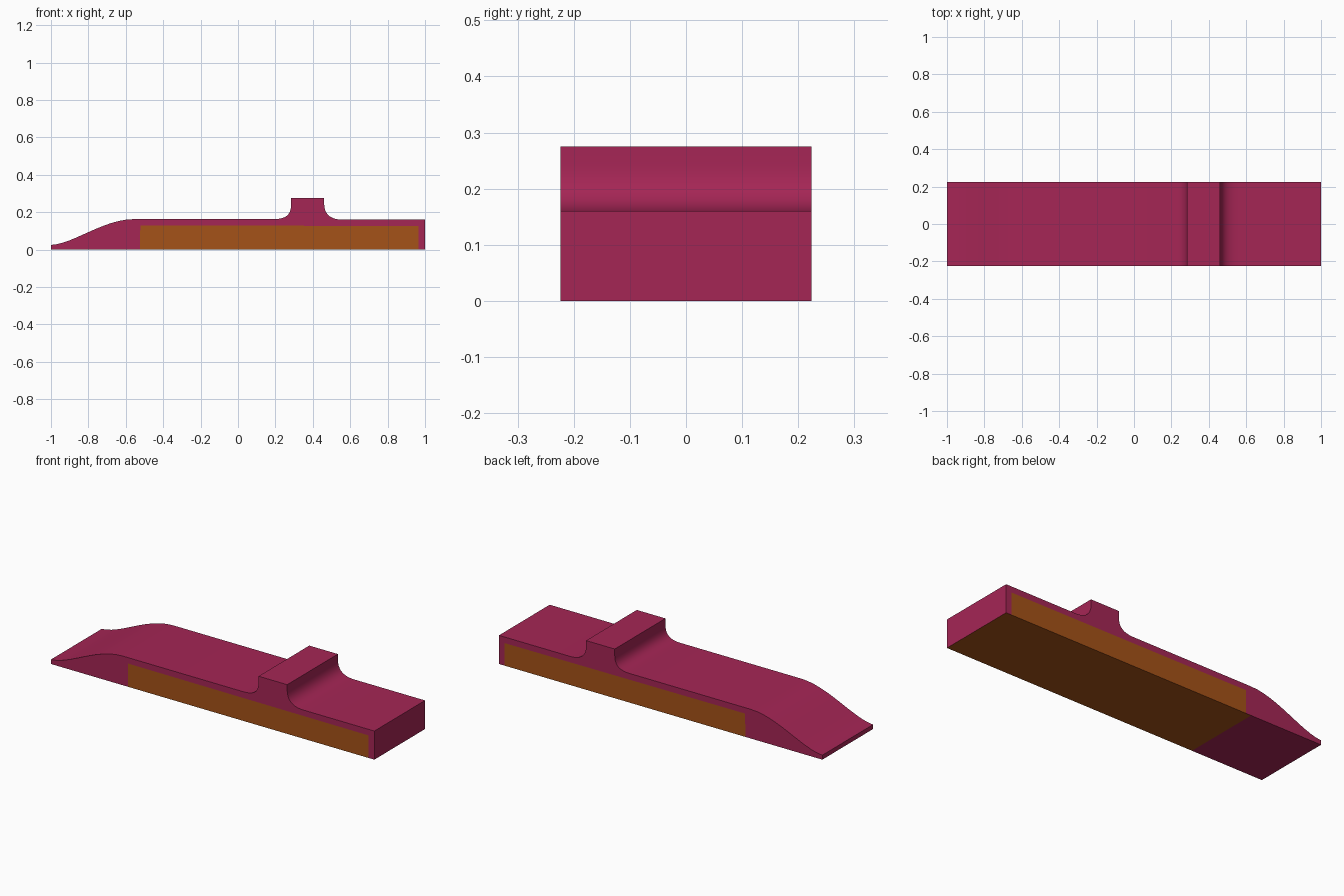
import bpy, bmesh, math
from mathutils import Vector

if "Cube" in bpy.data.objects:
    bpy.data.objects.remove(bpy.data.objects["Cube"])

HALF_WIDTH = 0.224
RAMP_END = -0.556


def material(name, color):
    m = bpy.data.materials.new(name)
    m.diffuse_color = color
    m.use_nodes = True
    m.node_tree.nodes["Principled BSDF"].inputs["Base Color"].default_value = m.diffuse_color
    return m


def curve(a, b, c, d, steps=12):
    """Points of a cubic curve through the x-z plane."""
    pts = []
    for i in range(steps + 1):
        t = i / steps
        s = 1 - t
        pts.append(tuple(s**3 * a[k] + 3 * s * s * t * b[k] + 3 * s * t * t * c[k] + t**3 * d[k]
                         for k in (0, 1)))
    return pts


# Top outline: ramp, deck, raised bar with two fillets, deck
top = curve((-1, 0.025), (-0.88, 0.03), (-0.72, 0.163), (RAMP_END, 0.163))
top += curve((0.19, 0.163), (0.255, 0.163), (0.284, 0.185), (0.284, 0.24), 10)
top += [(0.284, 0.275), (0.461, 0.275)]
top += curve((0.461, 0.24), (0.463, 0.185), (0.50, 0.16), (0.56, 0.16), 10)
top += [(1, 0.16), (1, 0)]

# Side panel outline and the full body outline
panel = [(0.965, 0), (0.965, 0.126), (-0.522, 0.130), (-0.525, 0)]
bottom = [panel[0], panel[3], (RAMP_END, 0), (-1, 0)]
outline = top + bottom
notched = top + panel + bottom[2:]

bm = bmesh.new()
cache = {}


def vert(p, y):
    key = (p, y)
    if key not in cache:
        cache[key] = bm.verts.new(Vector((p[0], y, p[1])))
    return cache[key]


# Sides with coloured panels
for y in (-HALF_WIDTH, HALF_WIDTH):
    bm.faces.new([vert(p, y) for p in notched])
    bm.faces.new([vert(p, y) for p in panel]).material_index = 1

# Skin across the width; the underside behind the ramp takes the panel colour
for a, b in zip(outline, outline[1:] + outline[:1]):
    f = bm.faces.new([vert(a, -HALF_WIDTH), vert(b, -HALF_WIDTH),
                      vert(b, HALF_WIDTH), vert(a, HALF_WIDTH)])
    if a[1] == 0 and b[1] == 0 and b[0] >= RAMP_END:
        f.material_index = 1

bmesh.ops.recalc_face_normals(bm, faces=bm.faces)
mesh = bpy.data.meshes.new("ramped_block")
bm.to_mesh(mesh)
bm.free()
mesh.materials.append(material("crimson", (0.376, 0.019, 0.091, 1)))
mesh.materials.append(material("burnt_orange", (0.376, 0.084, 0.009, 1)))
body = bpy.data.objects.new("ramped_block", mesh)
bpy.context.collection.objects.link(body)
bpy.context.view_layer.objects.active = body
body.select_set(True)
bpy.ops.object.shade_smooth_by_angle(angle=math.radians(30))
